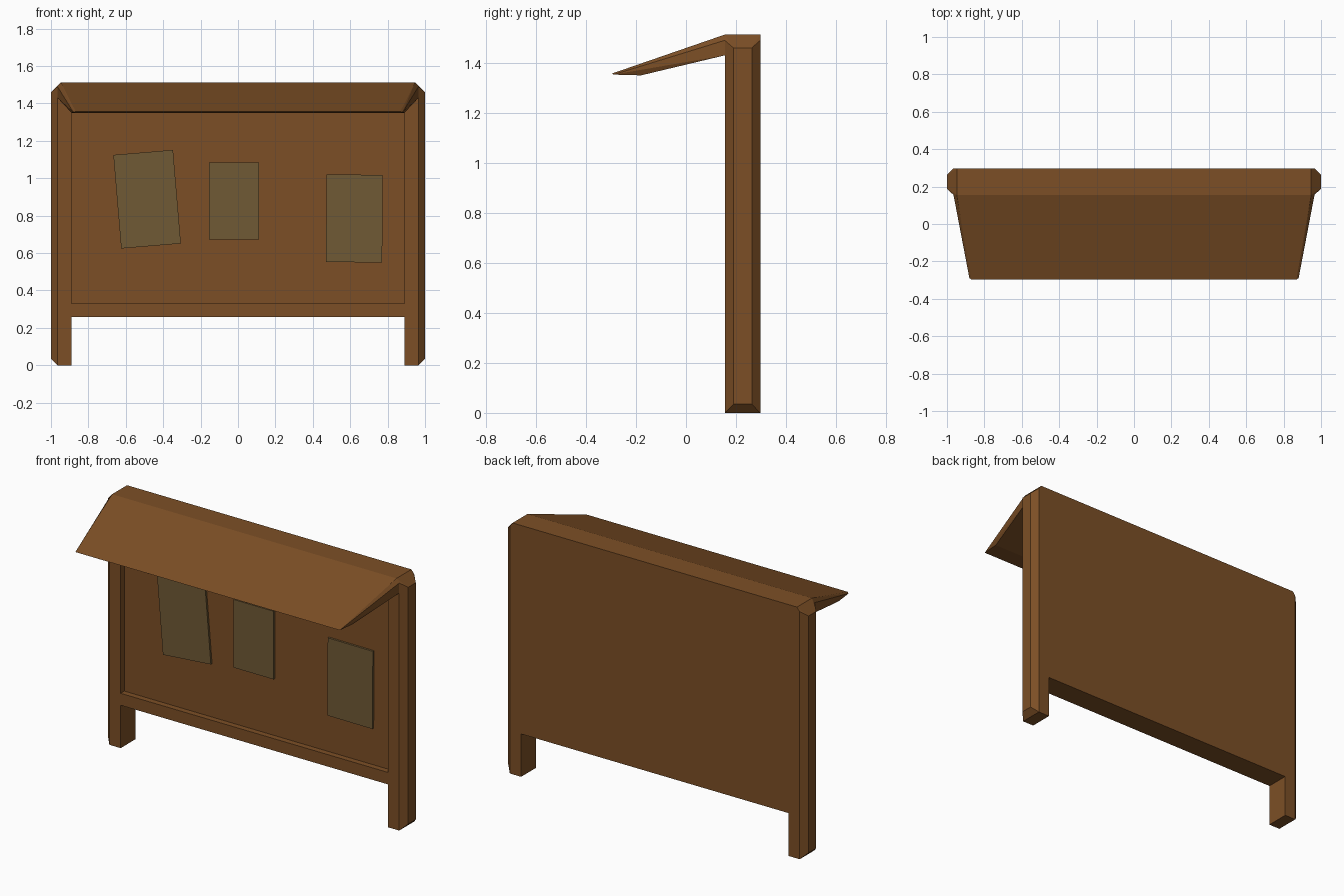
import bpy, bmesh, math
from mathutils import Vector

if "Cube" in bpy.data.objects:
    bpy.data.objects.remove(bpy.data.objects["Cube"])


def material(name, rgb):
    m = bpy.data.materials.new(name)
    m.diffuse_color = (*rgb, 1.0)
    m.use_nodes = True
    m.node_tree.nodes["Principled BSDF"].inputs["Base Color"].default_value = m.diffuse_color
    return m


wood = material("brown wood", (0.202, 0.078, 0.019))
paper = material("aged paper", (0.162, 0.100, 0.036))

FRONT, BACK, RECESS = 0.155, 0.297, 0.19
INNER, TOP = 0.89, 1.513


def hull(name, points, mat):
    """Convex solid around the points, flat faces merged."""
    bm = bmesh.new()
    for p in points:
        bm.verts.new(p)
    res = bmesh.ops.convex_hull(bm, input=bm.verts[:])
    junk = [g for g in res["geom_interior"] if isinstance(g, bmesh.types.BMVert)]
    if junk:
        bmesh.ops.delete(bm, geom=junk, context='VERTS')
    bmesh.ops.dissolve_limit(bm, angle_limit=math.radians(1),
                             verts=bm.verts[:], edges=bm.edges[:])
    bmesh.ops.recalc_face_normals(bm, faces=bm.faces[:])
    me = bpy.data.meshes.new(name)
    bm.to_mesh(me)
    bm.free()
    me.materials.append(mat)
    ob = bpy.data.objects.new(name, me)
    bpy.context.collection.objects.link(ob)
    return ob


def box(name, x, y, z, mat):
    return hull(name, [(a, b, c) for a in x for b in y for c in z], mat)


# Side posts with chamfered outer edges
for side, label in ((-1, "left"), (1, "right")):
    pts = [(side * x, y, z) for y in (FRONT, BACK)
           for x, z in ((INNER, 0), (0.965, 0), (0.965, 1.49), (0.947, TOP), (INNER, TOP))]
    pts += [(side, y, z) for y in (0.19, 0.263) for z in (0.035, 1.46)]
    hull(label + "_post", pts, wood)

# Board with raised rails above and below
box("back_board", (-INNER, INNER), (RECESS, BACK), (0.258, TOP), wood)
box("bottom_rail", (-INNER, INNER), (FRONT, RECESS), (0.258, 0.33), wood)
box("top_rail", (-INNER, INNER), (FRONT, RECESS), (1.43, TOP), wood)

# Sloping roof that narrows and thins toward the front
section = [(0.947, FRONT, TOP), (0.965, FRONT, 1.49), (0.965, FRONT, 1.43),
           (0.89, -0.18, 1.35), (0.88, -0.29, 1.353), (0.868, -0.297, 1.357)]
hull("roof", [(s * x, y, z) for s in (-1, 1) for x, y, z in section], wood)

# Pinned notices: centre x, centre z, width, height, tilt in degrees
notices = [("left_notice", -0.486, 0.888, 0.32, 0.502, 4.8),
           ("middle_notice", -0.021, 0.878, 0.266, 0.41, 0.0),
           ("right_notice", 0.622, 0.785, 0.30, 0.468, 0.6)]
for name, x, z, w, h, tilt in notices:
    ob = box(name, (-w / 2, w / 2), (-0.012, 0.002), (-h / 2, h / 2), paper)
    ob.location = Vector((x, RECESS, z))
    ob.rotation_euler = (0, math.radians(-tilt if name == "left_notice" else tilt * 0.5), 0)
